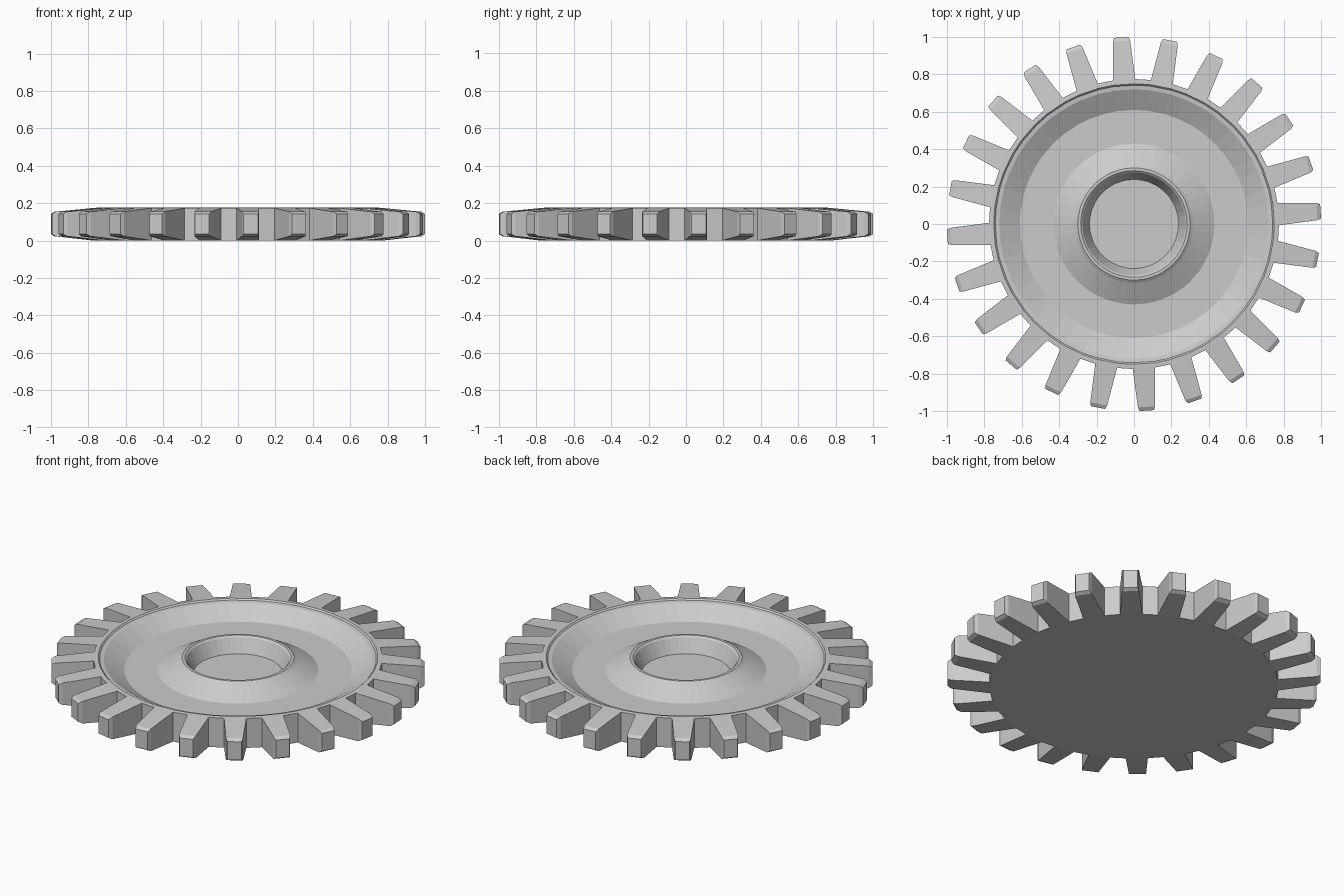
import bpy, bmesh, math

if "Cube" in bpy.data.objects:
    bpy.data.objects.remove(bpy.data.objects["Cube"])

TEETH = 24
PITCH = 2 * math.pi / TEETH
OFFSET = math.radians(3.9)      # angle of the first tooth
HALF = math.radians(4.4)        # half angle of a tooth root

bm = bmesh.new()

# Dished body: lathe profile (radius, z) from the underside rim to the hub floor
profile = [(0.775, 0.0), (0.775, 0.174), (0.75, 0.176), (0.742, 0.168),
           (0.72, 0.165), (0.61, 0.102), (0.43, 0.102), (0.315, 0.163),
           (0.30, 0.174), (0.285, 0.174), (0.275, 0.165), (0.238, 0.085)]

# Two points per tooth, so tooth roots and gap floors are single flat faces
angles = []
for i in range(TEETH):
    a = OFFSET + i * PITCH
    angles += [a - HALF, a + HALF]
n = len(angles)
rings = [[bm.verts.new((r * math.cos(a), r * math.sin(a), z)) for a in angles]
         for r, z in profile]

for k in range(len(rings) - 1):
    for j in range(n):
        if k == 0 and j % 2 == 0:
            continue            # a tooth grows here
        m = (j + 1) % n
        bm.faces.new((rings[k][j], rings[k][m], rings[k + 1][m], rings[k + 1][j]))
bm.faces.new(rings[0][::-1])    # flat underside
bm.faces.new(rings[-1])         # hub floor


def section(a, r, w, z0, z1):
    """Rectangular tooth section at radius r, facing outward."""
    c, s = math.cos(a), math.sin(a)
    return [bm.verts.new((r * c - t * s, r * s + t * c, z))
            for t, z in ((-w, z0), (w, z0), (w, z1), (-w, z1))]


# Tapered teeth with a chamfered tip
for i in range(TEETH):
    a = OFFSET + i * PITCH
    j = 2 * i
    loops = [[rings[0][j], rings[0][j + 1], rings[1][j + 1], rings[1][j]],
             section(a, 0.98, 0.046, 0.023, 0.154),
             section(a, 1.0, 0.038, 0.035, 0.142)]
    for low, high in zip(loops, loops[1:]):
        for q in range(4):
            p = (q + 1) % 4
            bm.faces.new((low[q], low[p], high[p], high[q]))
    bm.faces.new(loops[-1])

bmesh.ops.recalc_face_normals(bm, faces=bm.faces)
mesh = bpy.data.meshes.new("gear_wheel")
bm.to_mesh(mesh)
bm.free()
gear = bpy.data.objects.new("gear_wheel", mesh)
bpy.context.collection.objects.link(gear)
